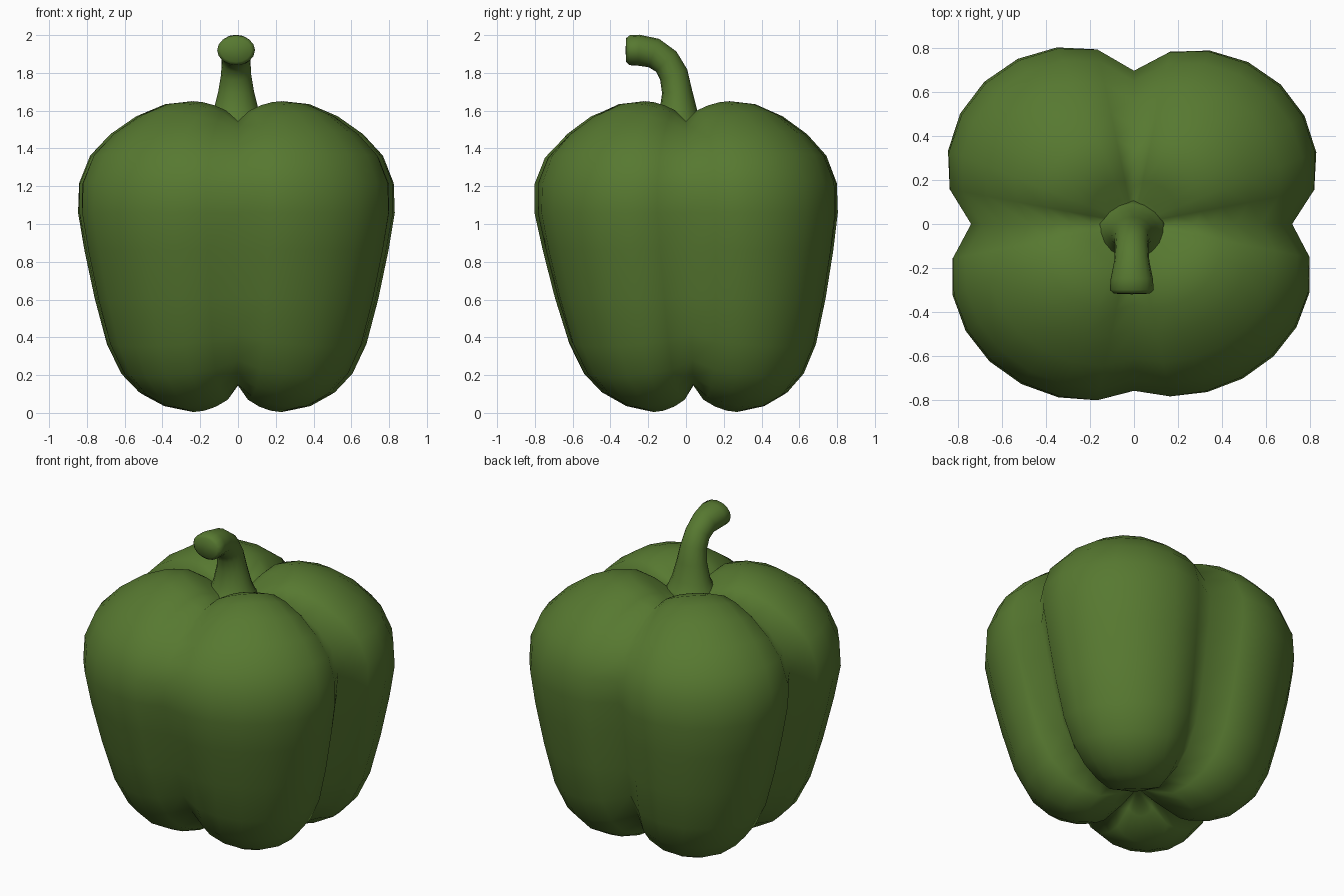
import bpy, bmesh, math
from mathutils import Vector

cube = bpy.data.objects.get("Cube")
if cube:
    bpy.data.objects.remove(cube, do_unlink=True)

green = bpy.data.materials.new("pepper_green")
green.use_nodes = True
green.diffuse_color = (0.095, 0.19, 0.03, 1)
green.node_tree.nodes["Principled BSDF"].inputs["Base Color"].default_value = green.diffuse_color


def loft(name, rings, start, end):
    """Skin closed rings of points and close both ends onto a pole."""
    bm = bmesh.new()
    loops = [[bm.verts.new(p) for p in ring] for ring in rings]
    n = len(loops[0])
    for a, b in zip(loops, loops[1:]):
        for i in range(n):
            j = (i + 1) % n
            bm.faces.new((a[i], a[j], b[j], b[i]))
    first, last = bm.verts.new(start), bm.verts.new(end)
    for i in range(n):
        j = (i + 1) % n
        bm.faces.new((first, loops[0][j], loops[0][i]))
        bm.faces.new((last, loops[-1][i], loops[-1][j]))
    bmesh.ops.recalc_face_normals(bm, faces=bm.faces)
    mesh = bpy.data.meshes.new(name)
    bm.to_mesh(mesh)
    bm.free()
    mesh.materials.append(green)
    mesh.shade_smooth()
    obj = bpy.data.objects.new(name, mesh)
    bpy.context.collection.objects.link(obj)
    return obj


# Body: radius and height along a lobe crest and along a groove, bottom to top
crest = [(.15, .09), (.33, .005), (.47, .03), (.60, .09), (.70, .19), (.78, .35),
         (.85, .6), (.91, .86), (.945, 1.06), (.935, 1.22), (.87, 1.37), (.75, 1.49),
         (.6, 1.59), (.46, 1.64), (.34, 1.65), (.22, 1.61), (.12, 1.54)]
groove = [(.1, .17), (.2, .145), (.28, .15), (.38, .19), (.48, .28), (.56, .42),
          (.62, .62), (.67, .86), (.71, 1.06), (.72, 1.2), (.67, 1.33), (.58, 1.42),
          (.46, 1.49), (.35, 1.53), (.28, 1.545), (.18, 1.53), (.1, 1.51)]
lobe_scale = [1.0, 1.02, .985, .95]        # counter-clockwise from back left
groove_scale = [1.0, 1.02, 1.03, 1.11]     # left, back, right, front
SEG = 32


def body_point(c, g, i):
    angle = math.tau * i / SEG
    w = abs(math.sin(2 * angle)) ** 0.65
    quarter, step = divmod(i, SEG // 4)
    t = step * 4 / SEG
    gs = groove_scale[quarter] * (1 - t) + groove_scale[(quarter + 1) % 4] * t
    r = g[0] * gs * (1 - w) + c[0] * lobe_scale[quarter] * w
    z = g[1] * (1 - w) + c[1] * w
    lean = 0.045 * max(0, 1 - z / 1.05)    # the front tapers more than the back
    return Vector((r * math.cos(angle), r * math.sin(angle) * 0.95 + lean, z))


body = loft("pepper_body",
            [[body_point(c, g, i) for i in range(SEG)] for c, g in zip(crest, groove)],
            (0, .03, .2), (0, 0, 1.5))

# Stem: centre y, centre z, tilt forward, half width, half depth
path = [(-.04, 1.48, 0, .18, .17), (-.04, 1.54, 0, .145, .13), (-.04, 1.6, 0, .12, .1),
        (-.047, 1.7, 5, .095, .08), (-.065, 1.79, 22, .08, .077), (-.105, 1.86, 45, .076, .076),
        (-.17, 1.905, 70, .08, .08), (-.25, 1.92, 88, .096, .082),
        (-.3, 1.92, 90, .1, .079), (-.317, 1.92, 90, .082, .063)]


def stem_ring(y, z, tilt, half_w, half_d, n=16):
    t = math.radians(tilt)
    ring = []
    for i in range(n):
        a = math.tau * i / n
        d = half_d * math.sin(a)
        ring.append(Vector((half_w * math.cos(a) - .01, y + d * math.cos(t), z + d * math.sin(t))))
    return ring


stem = loft("pepper_stem", [stem_ring(*p) for p in path], (-.01, -.04, 1.47), (-.01, -.32, 1.92))
